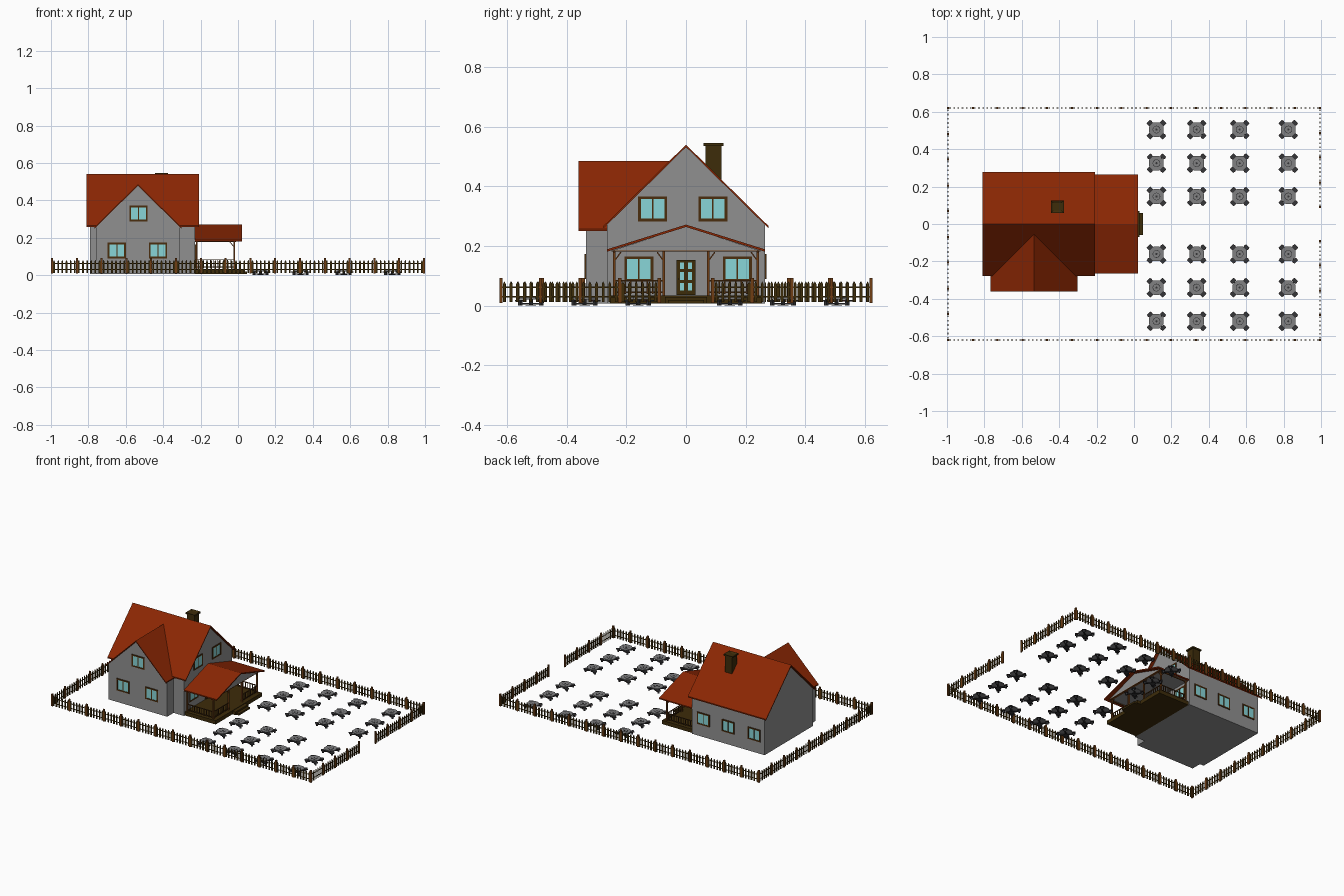
import bpy, bmesh, math
from mathutils import Matrix, Vector

cube = bpy.data.objects.get("Cube")
if cube:
    bpy.data.objects.remove(cube)


def material(name, rgb):
    m = bpy.data.materials.new(name)
    m.use_nodes = True
    m.diffuse_color = (*rgb, 1)
    bsdf = next(n for n in m.node_tree.nodes if n.type == 'BSDF_PRINCIPLED')
    bsdf.inputs["Base Color"].default_value = (*rgb, 1)
    return m


WALL = material("wall grey", (.28, .28, .28))
ROOF = material("roof red", (.26, .02, .001))
DARK = material("dark wood", (.047, .025, .003))
WOOD = material("brown wood", (.16, .047, .007))
FRAME = material("frame brown", (.07, .026, .004))
GLASS = material("window glass", (.25, .67, .69))
METAL = material("dark metal", (.035, .035, .038))
STONE = material("table grey", (.22, .22, .225))
RED = material("dark red", (.09, .012, .01))


def finish(name, bm, *mats):
    bmesh.ops.recalc_face_normals(bm, faces=bm.faces)
    mesh = bpy.data.meshes.new(name)
    bm.to_mesh(mesh)
    bm.free()
    for m in mats:
        mesh.materials.append(m)
    return link(name, mesh)


def link(name, mesh):
    ob = bpy.data.objects.new(name, mesh)
    bpy.context.scene.collection.objects.link(ob)
    return ob


def box(bm, centre, size, mat=0, rot=Matrix()):
    mtx = Matrix.Translation(centre) @ rot @ Matrix.Diagonal((*size, 1))
    verts = bmesh.ops.create_cube(bm, size=1, matrix=mtx)['verts']
    for f in {f for v in verts for f in v.link_faces}:
        f.material_index = mat


def span(bm, a, b, width):
    """Square bar from point a to point b."""
    a, b = Vector(a), Vector(b)
    rot = (b - a).to_track_quat('Z', 'Y').to_matrix().to_4x4()
    box(bm, (a + b) / 2, (width, width, (b - a).length), 0, rot)


def disc(bm, z0, z1, r0, r1, sides, mat=0, turn=0):
    mtx = Matrix.Translation((0, 0, (z0 + z1) / 2)) @ Matrix.Rotation(turn, 4, 'Z')
    verts = bmesh.ops.create_cone(bm, cap_ends=True, segments=sides, radius1=r0,
                                  radius2=r1, depth=z1 - z0, matrix=mtx)['verts']
    for f in {f for v in verts for f in v.link_faces}:
        f.material_index = mat


def prism(name, profile, axis, t0, t1, mat):
    """Extrude a (side, height) profile along the x or y axis."""
    bm = bmesh.new()
    put = (lambda u, v: (t0, u, v)) if axis == 'x' else (lambda u, v: (u, t0, v))
    face = bm.faces.new([bm.verts.new(put(u, v)) for u, v in profile])
    new = bmesh.ops.extrude_face_region(bm, geom=[face])['geom']
    d = Vector((t1 - t0, 0, 0)) if axis == 'x' else Vector((0, t1 - t0, 0))
    bmesh.ops.translate(bm, vec=d, verts=[g for g in new if isinstance(g, bmesh.types.BMVert)])
    return finish(name, bm, mat)


def gable_wall(name, mid, half, base, eave, top, axis, t0, t1):
    prism(name, [(mid - half, base), (mid + half, base), (mid + half, eave),
                 (mid, top), (mid - half, eave)], axis, t0, t1, WALL)


def gable_roof(name, mid, half, eave, top, drop, axis, t0, t1):
    prism(name, [(mid - half, eave), (mid, top), (mid + half, eave), (mid + half, eave - drop),
                 (mid, top - drop), (mid - half, eave - drop)], axis, t0, t1, ROOF)


# House body and front wing
gable_wall("main_house", 0, .265, .008, .272, .533, 'x', -.79, -.23)
gable_roof("main_roof", 0, .277, .267, .54, .008, 'x', -.81, -.208)
gable_wall("front_wing", -.535, .225, .008, .259, .478, 'y', -.335, -.1)
gable_roof("wing_roof", -.535, .232, .258, .486, .008, 'y', -.36, -.05)

# Chimney with a stepped, hollow cap
bm = bmesh.new()
box(bm, (-.41, .092, .45), (.056, .054, .17))
box(bm, (-.41, .092, .541), (.07, .066, .01))
top = max(bm.faces, key=lambda f: f.calc_center_median().z)
bmesh.ops.inset_region(bm, faces=[top], thickness=.018)
bmesh.ops.translate(bm, vec=(0, 0, -.006), verts=top.verts)
finish("chimney", bm, DARK)


# Windows: frame bars standing proud of two glass panes
def window(name, x, y, z, angle=0, w=.097, h=.084):
    bm = bmesh.new()
    bar = .009
    box(bm, (0, -.001, 0), (w - bar, .003, h - bar), 1)
    for s in (-1, 1):
        box(bm, (s * (w - bar) / 2, -.001, 0), (bar, .007, h))
        box(bm, (0, -.001, s * (h - bar) / 2), (w, .007, bar))
    box(bm, (0, -.001, 0), (bar * .6, .006, h))
    ob = finish(name, bm, FRAME, GLASS)
    ob.location = (x, y, z)
    ob.rotation_euler.z = angle


for x, z in ((-.648, .132), (-.428, .132), (-.532, .33)):
    window("front_window", x, -.335, z)
for x in (-.32, -.51, -.71):
    window("back_window", x, .265, .132, math.pi)
for y, z in ((-.158, .123), (.172, .123), (-.112, .325), (.09, .325)):
    window("side_window", -.23, y, z, math.pi / 2)

# Front door with small panes
bm = bmesh.new()
box(bm, (-.228, 0, .095), (.008, .064, .118))
for y in (-.013, .013):
    for z, h in ((.064, .026), (.1, .026), (.134, .022)):
        box(bm, (-.223, y, z), (.004, .014, h), 1)
box(bm, (-.222, -.025, .09), (.008, .004, .004), 2)
finish("front_door", bm, DARK, GLASS, METAL)

# Porch deck and steps
bm = bmesh.new()
box(bm, (-.112, 0, .021), (.236, .51, .026))
box(bm, (.014, 0, .019), (.032, .14, .022))
box(bm, (.036, 0, .013), (.026, .12, .012))
finish("porch_deck", bm, DARK)

# Porch roof and its gable infill
prism("porch_gable", [(-.25, .184), (.25, .184), (0, .265)], 'x', -.23, -.005, WALL)
gable_roof("porch_roof", 0, .265, .189, .272, .008, 'x', -.23, .022)

# Porch posts, braces and beams
bm = bmesh.new()
for side in (-1, 1):
    for x, y in ((-.02, .24), (-.02, .075), (-.22, .24)):
        box(bm, (x, side * y, .108), (.009, .009, .15))
    for y, step in ((.24, -.022), (.075, .022)):
        span(bm, (-.02, side * y, .15), (-.02, side * (y + step), .18), .004)
    span(bm, (-.02, side * .24, .15), (-.045, side * .24, .18), .004)
    box(bm, (-.12, side * .24, .181), (.22, .008, .006))
box(bm, (-.012, 0, .184), (.016, .5, .004))
finish("porch_posts", bm, WOOD)


# Porch railing
def railing(bm, a, b, count):
    a, b = Vector(a), Vector(b)
    for z in (.045, .083):
        span(bm, a + Vector((0, 0, z)), b + Vector((0, 0, z)), .005)
    for i in range(1, count):
        p = a.lerp(b, i / count)
        box(bm, (p.x, p.y, .062), (.004, .004, .046))


bm = bmesh.new()
for side in (-1, 1):
    railing(bm, (-.02, side * .075, 0), (-.02, side * .24, 0), 9)
    railing(bm, (-.22, side * .24, 0), (-.02, side * .24, 0), 11)
finish("porch_railing", bm, FRAME)


# Picket fence: posts, two thin rails and pointed pickets per panel
def fence(name, a, b, panels, pickets=6):
    a, b = Vector(a).to_3d(), Vector(b).to_3d()
    length = (b - a).length
    bm = bmesh.new()
    for i in range(panels + 1):
        box(bm, (length * i / panels, 0, .051), (.011, .009, .084), 1)
    for z in (.03, .062):
        box(bm, (length / 2, 0, z), (length, .002, .005))
    for i in range(panels * pickets):
        x = length * (i + .5) / (panels * pickets)
        shape = ((-.0045, .012), (.0045, .012), (.0045, .073), (0, .082), (-.0045, .073))
        face = bm.faces.new([bm.verts.new((x + u, -.0035, z)) for u, z in shape])
        new = bmesh.ops.extrude_face_region(bm, geom=[face])['geom']
        bmesh.ops.translate(bm, vec=(0, .005, 0),
                            verts=[g for g in new if isinstance(g, bmesh.types.BMVert)])
    ob = finish(name, bm, DARK, WOOD)
    ob.location = a
    ob.rotation_euler.z = math.atan2(b.y - a.y, b.x - a.x)


X, Y, GATE = .9945, .62, .09
fence("front_fence", (-X, -Y), (X, -Y), 15)
fence("back_fence", (X, Y), (-X, Y), 15)
fence("right_fence", (-X, Y), (-X, -Y), 9)
fence("left_fence_front", (X, -Y), (X, -GATE), 4)
fence("left_fence_back", (X, GATE), (X, Y), 4)

# Garden table with four attached seats
bm = bmesh.new()
disc(bm, 0, .003, .02, .016, 8)
disc(bm, .003, .022, .007, .007, 8)
disc(bm, .021, .027, .042, .042, 8, 1, math.pi / 8)
disc(bm, .027, .0278, .021, .021, 12)
disc(bm, .0278, .0285, .018, .018, 12, 1)
disc(bm, .0285, .0295, .006, .006, 8)
for i in range(4):
    rot = Matrix.Rotation(math.pi / 4 + i * math.pi / 2, 4, 'Z')
    box(bm, rot @ Vector((.025, 0, .007)), (.05, .008, .005), 0, rot)
    box(bm, rot @ Vector((.05, 0, .008)), (.01, .012, .016), 0, rot)
    box(bm, rot @ Vector((.05, 0, .017)), (.022, .027, .005), 0, rot)
    box(bm, rot @ Vector((.05, 0, .0165)), (.008, .03, .003), 2, rot)
table = finish("garden_table", bm, METAL, STONE, RED)
table.location = (.12, .505, 0)
for x in (.12, .335, .565, .825):
    for y in (.505, .325, .147, -.16, -.34, -.52):
        if (x, y) != (.12, .505):
            link("garden_table", table.data).location = (x, y, 0)
